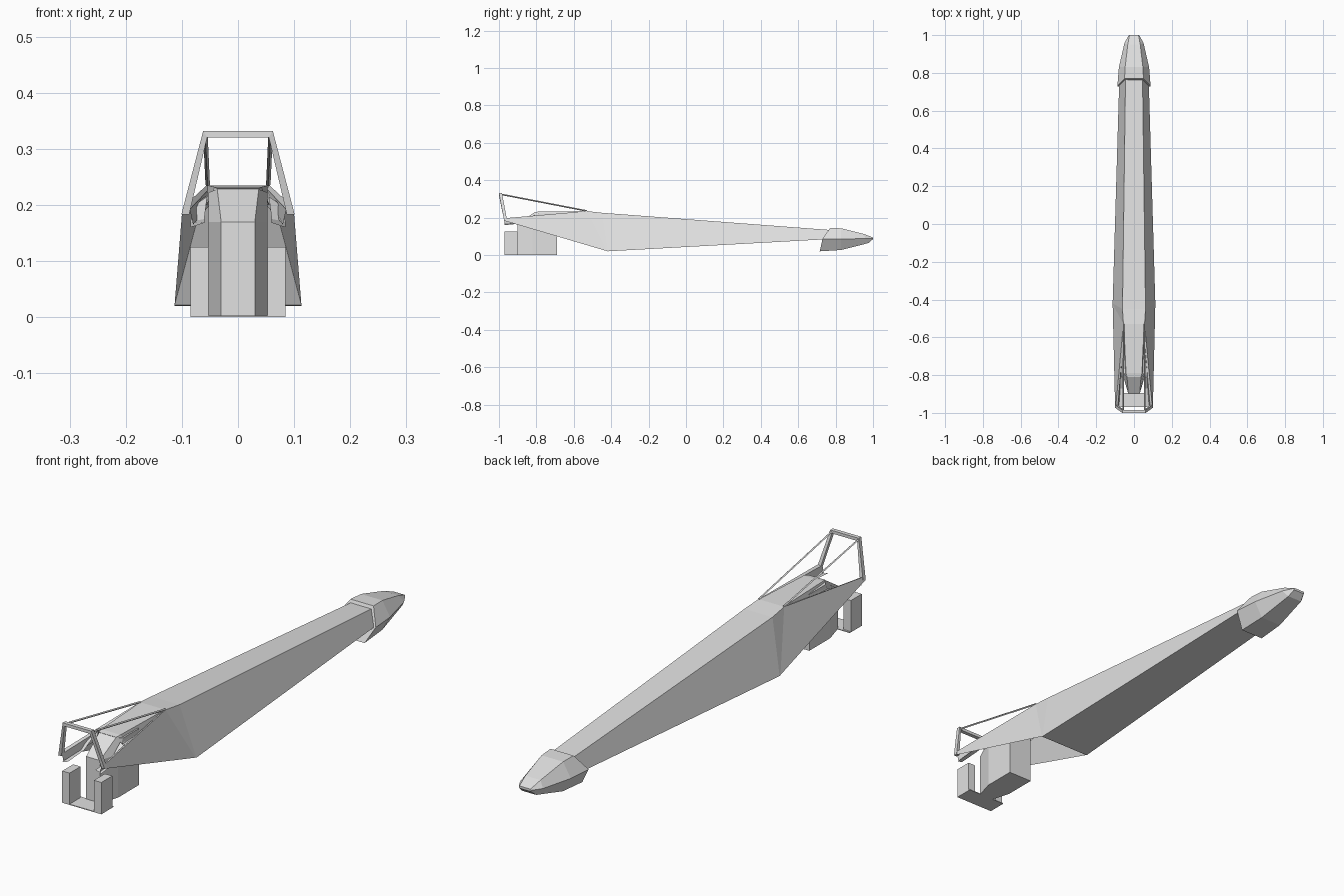
import bpy, bmesh
from mathutils import Vector

if "Cube" in bpy.data.objects:
    bpy.data.objects.remove(bpy.data.objects["Cube"])

mat = bpy.data.materials.new("light_grey")
mat.diffuse_color = (0.75, 0.75, 0.75, 1)
mat.use_nodes = True
mat.node_tree.nodes["Principled BSDF"].inputs["Base Color"].default_value = mat.diffuse_color


def finish(name, bm, recalc=True):
    bmesh.ops.remove_doubles(bm, verts=bm.verts, dist=1e-5)
    if recalc:
        bmesh.ops.recalc_face_normals(bm, faces=bm.faces)
    me = bpy.data.meshes.new(name)
    bm.to_mesh(me)
    bm.free()
    me.materials.append(mat)
    ob = bpy.data.objects.new(name, me)
    bpy.context.collection.objects.link(ob)
    return ob


def loft(name, half_rings):
    """Closed skin through rings, each given as its +x half and mirrored."""
    bm = bmesh.new()
    rings = []
    for half in half_rings:
        full = half + [(-x, y, z) for x, y, z in reversed(half)]
        rings.append([bm.verts.new(p) for p in full])
    n = len(rings[0])
    for a, b in zip(rings, rings[1:]):
        for i in range(n):
            j = (i + 1) % n
            bm.faces.new((a[i], a[j], b[j], b[i]))
    bm.faces.new(rings[0])
    bm.faces.new(rings[-1])
    return finish(name, bm)


def sheets(name, polys):
    """Flat panels on both sides of x = 0."""
    bm = bmesh.new()
    for poly in polys:
        bm.faces.new([bm.verts.new(p) for p in poly])
        bm.faces.new([bm.verts.new((-x, y, z)) for x, y, z in reversed(poly)])
    return finish(name, bm, False)


def box(name, lo, hi):
    (x0, y0, z0), (x1, y1, z1) = lo, hi
    bm = bmesh.new()
    bmesh.ops.create_cube(bm, size=1)
    for v in bm.verts:
        v.co = Vector(((x0 + x1) / 2 + v.co.x * (x1 - x0),
                       (y0 + y1) / 2 + v.co.y * (y1 - y0),
                       (z0 + z1) / 2 + v.co.z * (z1 - z0)))
    return finish(name, bm)


def rod(name, a, b, r):
    a, b = Vector(a), Vector(b)
    bm = bmesh.new()
    bmesh.ops.create_cone(bm, cap_ends=True, segments=4, radius1=r, radius2=r,
                          depth=(b - a).length)
    q = (b - a).to_track_quat('Z', 'Y')
    for v in bm.verts:
        v.co = q @ v.co + (a + b) / 2
    return finish(name, bm)


# long tapering hull
loft("hull", [
    [(0.056, -0.53, 0.235), (0.113, -0.425, 0.022)],
    [(0.061, -0.45, 0.226), (0.113, -0.42, 0.020)],
    [(0.045, 0.77, 0.134), (0.078, 0.76, 0.085)],
])

# open cockpit side walls, pointed towards the front, with inner lining
sheets("cockpit_walls", [
    [(0.056, -0.53, 0.235), (0.113, -0.425, 0.022), (0.100, -0.97, 0.183), (0.097, -0.97, 0.197)],
    [(0.056, -0.53, 0.235), (0.097, -0.97, 0.197), (0.086, -0.97, 0.192), (0.050, -0.55, 0.230)],
    [(0.050, -0.55, 0.230), (0.086, -0.97, 0.192), (0.080, -0.97, 0.165), (0.050, -0.55, 0.200)],
])

# ledges beside the opening
sheets("cockpit_ledges", [
    [(0.085, -0.97, 0.160), (0.060, -0.97, 0.168), (0.060, -0.87, 0.175), (0.085, -0.87, 0.170)],
    [(0.060, -0.87, 0.175), (0.085, -0.87, 0.170), (0.070, -0.81, 0.205), (0.055, -0.81, 0.215)],
    [(0.070, -0.81, 0.205), (0.055, -0.81, 0.200), (0.052, -0.55, 0.215), (0.056, -0.55, 0.222)],
])

# raised cover between the walls
loft("cockpit_cover", [
    [(0.037, -0.81, 0.229), (0.056, -0.79, 0.200)],
    [(0.042, -0.79, 0.232), (0.056, -0.78, 0.200)],
    [(0.054, -0.53, 0.235), (0.056, -0.53, 0.205)],
])

# central column with chamfered front corners
plan = [(0.030, -0.90), (0.053, -0.82), (0.053, -0.69)]
loft("column", [
    [(x, y, 0.0) for x, y in plan],
    [(x, y, 0.17) for x, y in plan],
    [(0.037, -0.81, 0.228), (0.053, -0.79, 0.222), (0.053, -0.69, 0.222)],
])

# two front blocks joined by a thin floor plate
for s, side in ((1, "right"), (-1, "left")):
    xs = sorted((s * 0.053, s * 0.085))
    box("front_block_" + side, (xs[0], -0.97, 0), (xs[1], -0.902, 0.125))
box("floor_plate", (-0.085, -0.97, 0), (0.085, -0.895, 0.003))

# leaning roll hoop: a swept bar through four corners
outer = [(0.101, -0.972, 0.183), (0.062, -1.0, 0.332)]
inner = [(0.087, -0.972, 0.183), (0.055, -1.0, 0.320)]
outer += [(-x, y, z) for x, y, z in reversed(outer)]
inner += [(-x, y, z) for x, y, z in reversed(inner)]
bm = bmesh.new()
sections = []
for o, i in zip(outer, inner):
    back = Vector((0, 0.016, 0))
    sections.append([bm.verts.new(p) for p in
                     (Vector(o), Vector(i), Vector(i) + back, Vector(o) + back)])
for a, b in zip(sections, sections[1:]):
    for k in range(4):
        m = (k + 1) % 4
        bm.faces.new((a[k], a[m], b[m], b[k]))
bm.faces.new(sections[0])
bm.faces.new(sections[-1])
finish("roll_hoop", bm)

# stay rods from hoop to hull
for s, side in ((1, "right"), (-1, "left")):
    rod("stay_rod_" + side, (s * 0.058, -0.99, 0.325), (s * 0.054, -0.53, 0.236), 0.004)

# faceted end cap: top, widest line, underside
loft("end_cap", [
    [(0.050, 0.77, 0.145), (0.088, 0.73, 0.086), (0.050, 0.715, 0.020)],
    [(0.047, 0.83, 0.143), (0.080, 0.83, 0.086), (0.046, 0.83, 0.027)],
    [(0.033, 0.95, 0.113), (0.050, 0.96, 0.088), (0.032, 0.975, 0.064)],
    [(0.024, 1.0, 0.094), (0.027, 1.0, 0.090), (0.024, 1.0, 0.085)],
])
